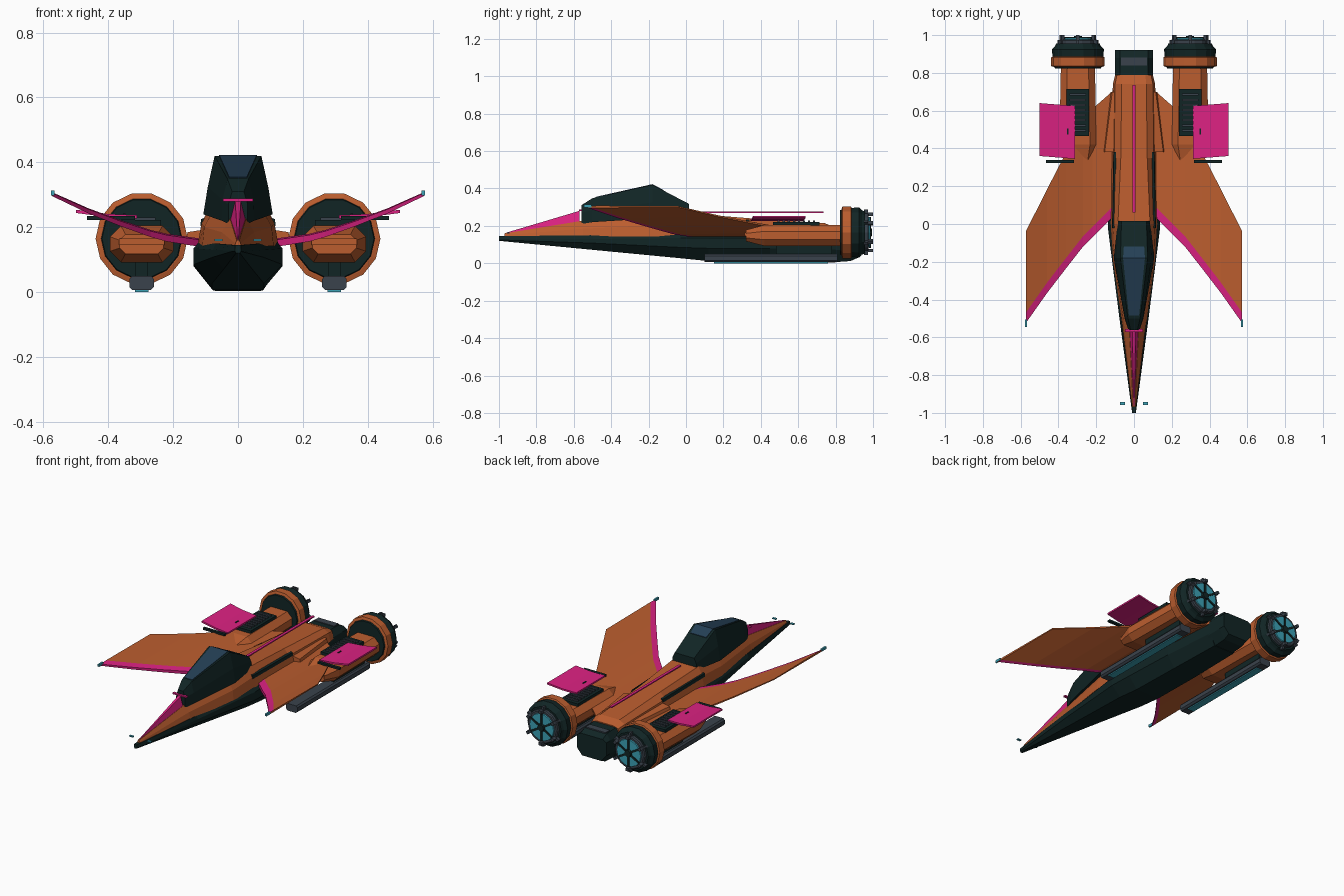
import bpy, bmesh, math
from mathutils import Matrix, Vector

if "Cube" in bpy.data.objects:
    bpy.data.objects.remove(bpy.data.objects["Cube"])


def material(name, rgb):
    m = bpy.data.materials.new(name)
    m.diffuse_color = (*rgb, 1)
    m.use_nodes = True
    m.node_tree.nodes["Principled BSDF"].inputs["Base Color"].default_value = m.diffuse_color
    return m


ORANGE = material("burnt orange", (0.50, 0.110, 0.028))
DARK = material("dark green black", (0.0056, 0.0185, 0.0185))
GLASS = material("blue glass", (0.018, 0.050, 0.090))
MAGENTA = material("magenta", (0.72, 0.016, 0.225))
CYAN = material("cyan glow", (0.045, 0.36, 0.47))
GREY = material("slate grey", (0.042, 0.055, 0.072))


def finish(name, bm, mats, mirror=False):
    """Turn a bmesh into an object, optionally with a copy across x = 0."""
    if mirror:
        copy = bmesh.ops.duplicate(bm, geom=bm.verts[:] + bm.edges[:] + bm.faces[:])["geom"]
        for v in copy:
            if isinstance(v, bmesh.types.BMVert):
                v.co.x *= -1
    bmesh.ops.recalc_face_normals(bm, faces=bm.faces[:])
    me = bpy.data.meshes.new(name)
    bm.to_mesh(me)
    bm.free()
    for m in mats:
        me.materials.append(m)
    ob = bpy.data.objects.new(name, me)
    bpy.context.collection.objects.link(ob)
    return ob


def skin(bm, rings, strip_mats=None):
    """Join closed rings of points with quads and cap both ends."""
    rows = [[bm.verts.new(p) for p in r] for r in rings]
    n = len(rows[0])
    for a, b in zip(rows, rows[1:]):
        for i in range(n):
            j = (i + 1) % n
            f = bm.faces.new((a[i], a[j], b[j], b[i]))
            if strip_mats:
                f.material_index = strip_mats[i]
    bm.faces.new(rows[0])
    bm.faces.new(rows[-1])


def loft(name, rings, mats, mirror=False, strip_mats=None):
    bm = bmesh.new()
    skin(bm, rings, strip_mats)
    return finish(name, bm, mats, mirror)


def sym(y, half):
    """Symmetric cross-section at y from right-hand (x, z) points, bottom to top."""
    return [(x, y, z) for x, z in half] + [(-x, y, z) for x, z in reversed(half)]


def add_box(bm, x, y, z):
    skin(bm, [[(x[0], t, z[0]), (x[1], t, z[0]), (x[1], t, z[1]), (x[0], t, z[1])] for t in y])


def box(name, x, y, z, mat, mirror=False):
    bm = bmesh.new()
    add_box(bm, x, y, z)
    return finish(name, bm, [mat], mirror)


EX, EZ = 0.297, 0.165   # engine axis


def disc_ring(y, r, n=14):
    return [(EX + r * math.sin(2 * math.pi * (i + .5) / n), y,
             EZ + r * math.cos(2 * math.pi * (i + .5) / n)) for i in range(n)]


def turned(name, profile, mat):
    """Turned engine part from (y, radius) pairs, on both sides."""
    return loft(name, [disc_ring(y, r) for y, r in profile], [mat], True)


# Lower hull: y, bottom half-width, side half-width, bottom z, chine z, top z
hull = [(-1.0, .006, .010, .120, .128, .145), (-.5, .043, .077, .072, .108, .150),
        (-.03, .080, .137, .027, .085, .155), (.12, .080, .137, .012, .080, .155),
        (.45, .078, .125, .006, .078, .155), (.80, .070, .100, .004, .075, .155)]
loft("lower_hull", [sym(y, [(b, z0), (w, z1), (w, z2 - .02), (w * .88, z2)])
                    for y, b, w, z0, z1, z2 in hull], [DARK])

# Upper hull and spine: y, base half-width, shoulder half-width, top half-width, shoulder z, top z
upper = [(-.97, .010, .008, .004, .150, .160), (-.55, .062, .050, .025, .185, .228),
         (-.2, .110, .104, .075, .200, .255), (0, .125, .112, .085, .215, .268),
         (.35, .122, .105, .070, .205, .240), (.74, .112, .100, .065, .195, .215),
         (.79, .100, .090, .060, .185, .195)]
loft("upper_hull", [sym(y, [(a, .142), (b, zs), (c, zt)]) for y, a, b, c, zs, zt in upper], [ORANGE])

# Tail block with its grey hatch
loft("tail_block", [sym(y, [(.065, z0), (.100, .07), (.100, .15), (.075, z1)])
                    for y, z0, z1 in [(.77, .004, .190), (.88, .012, .185), (.92, .03, .165)]], [DARK])
box("tail_hatch", (-.068, .068), (.84, .882), (.18, .191), GREY)

# Canopy
canopy = [(-.56, .030, .030, .018, .21, .27, .310), (-.50, .050, .048, .032, .22, .285, .348),
          (-.18, .107, .093, .072, .24, .325, .420), (.015, .086, .080, .066, .25, .29, .318)]
loft("canopy_frame", [sym(y, [(a, z0), (b, z1), (c, z2)]) for y, a, b, c, z0, z1, z2 in canopy], [DARK])
loft("canopy_glass", [sym(y, [(w, z - .004), (w, z + .003)])
                      for y, w, z in [(-.485, .027, .3515), (-.18, .058, .420), (-.12, .054, .389)]], [GLASS])

# Nose fin, crossbar and markers
loft("nose_fin", [sym(y, [(w, z0), (w * .35, z1)])
                  for y, w, z0, z1 in [(-.96, .004, .152, .164), (-.57, .025, .215, .280)]], [MAGENTA])
box("nose_crossbar", (-.047, .047), (-.572, -.555), (.280, .288), MAGENTA)
box("nose_marker", (.048, .073), (-.957, -.943), (.158, .164), CYAN, True)

# Spine stripe and dark side seams
box("spine_stripe", (-.008, .008), (.06, .735), (.270, .277), MAGENTA)
loft("spine_seam", [[(x - .006, y, z - .02), (x + .008, y, z - .02), (x + .006, y, z), (x - .006, y, z + .004)]
                    for x, y, z in [(.108, -.02, .225), (.101, .38, .215)]], [DARK], True)

# Forward-swept wings: x, leading y, trailing y, z, thickness
wing = [(.10, .05, .715, .150, .026), (.22, -.07, .61, .168, .024), (.27, -.12, .553, .181, .022),
        (.36, -.235, .378, .212, .019), (.46, -.365, .184, .250, .016), (.573, -.525, -.04, .302, .012)]
loft("wing", [[(x, le, z - t / 2), (x, le, z + t / 3), (x, le + .055, z + t / 2),
               (x, te, z + t / 4), (x, te, z - t / 4), (x, le + .03, z - t / 2)]
              for x, le, te, z, t in wing], [ORANGE, MAGENTA], True, [1, 1, 0, 0, 0, 1])
box("wing_tip_light", (.566, .576), (-.545, -.505), (.298, .313), CYAN, True)

# Wing root strakes
loft("root_strake", [[(.09, y, .15), (x, y, .15), (x - .01, y, z), (.09, y, z + .01)]
                     for x, y, z in [(.165, .38, .185), (.125, .70, .18)]], [ORANGE], True)


# Engine nacelles: chamfered section, tapered at the front
def octagon(y, w, z0, z1, c):
    return [(EX + sx * a, y, z) for sx, a, z in
            [(-1, w - c, z0), (1, w - c, z0), (1, w, z0 + c), (1, w, z1 - c),
             (1, w - c, z1), (-1, w - c, z1), (-1, w, z1 - c), (-1, w, z0 + c)]]


loft("nacelle", [octagon(.32, .068, .118, .178, .018), octagon(.42, .098, .092, .205, .034),
                 octagon(.84, .090, .092, .205, .034)], [ORANGE], True)
box("nacelle_intake", (EX - .07, EX + .07), (.314, .322), (.145, .165), ORANGE, True)

# Engine rings and nozzle
turned("engine_front_plate", [(.824, .122), (.835, .126)], DARK)
turned("engine_collar", [(.832, .128), (.836, .142), (.882, .142), (.888, .130)], ORANGE)
turned("engine_housing", [(.886, .134), (.925, .138), (.94, .122), (.956, .115)], DARK)
turned("engine_nozzle", [(.954, .103), (.972, .103), (.977, .096)], GREY)
turned("engine_glow", [(.970, .086), (.984, .082)], CYAN)
turned("engine_hub", [(.98, .027), (.995, .020)], DARK)

# Nozzle blades and rim lugs
blades, lugs = bmesh.new(), bmesh.new()
for i in range(6):
    turn = Matrix.Translation((EX, 0, EZ)) @ Matrix.Rotation(math.radians(60 * i), 4, 'Y')
    for bm, x, y, z in [(blades, (-.006, .006), (.978, .989), (.02, .082)),
                        (lugs, (-.009, .009), (.945, 1.0), (.088, .106)),
                        (lugs, (-.007, .007), (.952, .974), (.100, .122))]:
        old = len(bm.verts)
        add_box(bm, x, y, z)
        bm.verts.ensure_lookup_table()
        bmesh.ops.transform(bm, matrix=turn, verts=bm.verts[old:])
finish("nozzle_blades", blades, [DARK], True)
finish("nozzle_lugs", lugs, [GREY], True)

# Vent boxes with slats on the nacelles
box("vent_box", (.238, .358), (.465, .715), (.19, .222), DARK, True)
slats = bmesh.new()
for i in range(8):
    y = .49 + i * .027
    add_box(slats, (.255, .341), (y, y + .011), (.22, .230))
finish("vent_slats", slats, [GREY], True)

# Flaps with hinge bars
loft("flap", [[(x, y0, z - .005), (x, y1, z - .005), (x, y1, z + .005), (x, y0, z + .005)]
              for x, y0, y1, z in [(.312, .345, .625, .232), (.40, .352, .632, .236), (.50, .36, .64, .249)]],
     [MAGENTA], True)
box("flap_hinge_bar", (.317, .466), (.322, .340), (.223, .235), DARK, True)
box("flap_pin", (.346, .354), (.475, .505), (.23, .242), DARK, True)

# Landing skids with cyan underglow and struts
loft("skid", [[(EX + sx * w, y, z) for sx, w, z in
               [(-1, .028, .006), (1, .028, .006), (1, .038, .016), (1, .038, .040),
                (1, .030, .050), (-1, .030, .050), (-1, .038, .040), (-1, .038, .016)]]
              for y in (.10, .81)], [GREY], True)
box("skid_glow", (EX - .021, EX + .021), (.15, .76), (0, .008), CYAN, True)
box("skid_strut", (EX - .02, EX + .02), (.48, .78), (.045, .10), DARK, True)
